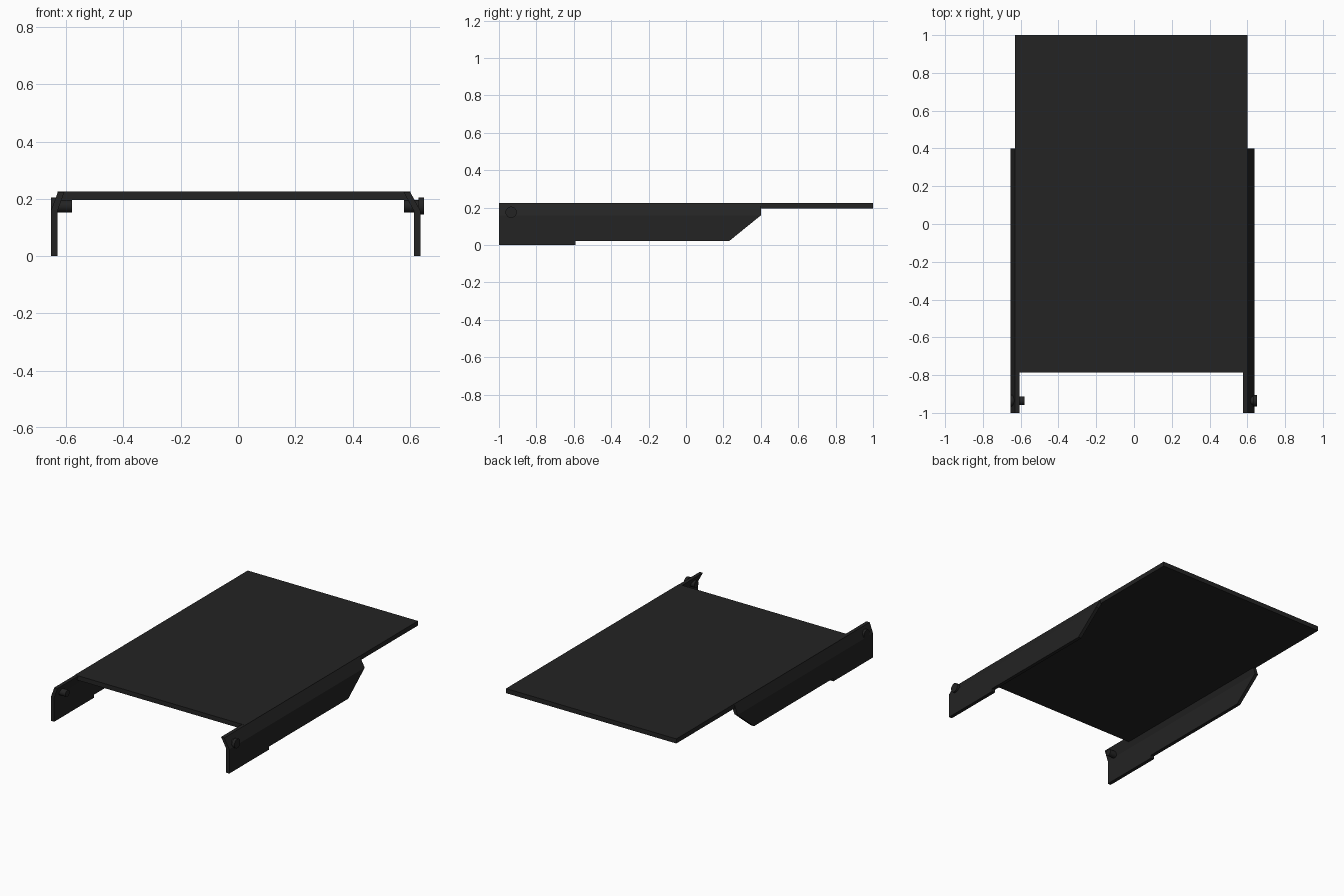
import bpy, bmesh, math
from mathutils import Vector, Matrix

if "Cube" in bpy.data.objects:
    bpy.data.objects.remove(bpy.data.objects["Cube"])

mat = bpy.data.materials.new("charcoal")
mat.diffuse_color = (0.017, 0.017, 0.017, 1)
mat.use_nodes = True
mat.node_tree.nodes["Principled BSDF"].inputs["Base Color"].default_value = mat.diffuse_color


def add(name, bm):
    bmesh.ops.recalc_face_normals(bm, faces=bm.faces)
    me = bpy.data.meshes.new(name)
    bm.to_mesh(me)
    bm.free()
    me.materials.append(mat)
    ob = bpy.data.objects.new(name, me)
    bpy.context.collection.objects.link(ob)
    return ob


def extrude(name, pts, vec):
    """Extrude a closed outline of 3D points along a vector."""
    bm = bmesh.new()
    face = bm.faces.new([bm.verts.new(p) for p in pts])
    r = bmesh.ops.extrude_face_region(bm, geom=[face], use_keep_orig=True)
    bmesh.ops.translate(bm, vec=Vector(vec),
                        verts=[v for v in r["geom"] if isinstance(v, bmesh.types.BMVert)])
    return add(name, bm)


def cylinder_x(name, x0, x1, y, z, r):
    bm = bmesh.new()
    m = Matrix.Translation(((x0 + x1) / 2, y, z)) @ Matrix.Rotation(math.pi / 2, 4, 'Y')
    bmesh.ops.create_cone(bm, cap_ends=True, segments=24, radius1=r, radius2=r,
                          depth=abs(x1 - x0), matrix=m)
    for f in bm.faces:
        f.smooth = len(f.verts) == 4
    for e in bm.edges:
        e.smooth = all(len(f.verts) == 4 for f in e.link_faces)
    return add(name, bm)


# flat deck panel
extrude("deck_panel", [(-0.63, -0.785, 0.195), (0.602, -0.785, 0.195),
                       (0.602, -0.785, 0.225), (-0.63, -0.785, 0.225)], (0, 1.785, 0))

# side rails: stepped upright plate, inward-leaning lip, pivot pin with head
BEND = 0.158
outline = [(-1, 0), (-0.59, 0), (-0.59, 0.02), (0.23, 0.02), (0.4, BEND), (-1, BEND)]
for side, s, outer, lean, head in (("left", -1, 0.653, 0.024, 0.653),
                                   ("right", 1, 0.637, 0.036, 0.65)):
    inner = outer - 0.023
    extrude(side + "_side_plate", [(s * inner, y, z) for y, z in outline],
            (s * (outer - inner), 0, 0))
    lip = [(inner, BEND), (outer, BEND), (outer - lean, 0.224), (inner - lean, 0.224)]
    extrude(side + "_lip", [(s * x, -1, z) for x, z in lip], (0, 1.4, 0))
    cylinder_x(side + "_pin", s * 0.579, s * (outer - 0.005), -0.935, 0.174, 0.022)
    cylinder_x(side + "_pin_head", s * (head - 0.02), s * head, -0.935, 0.175, 0.03)
